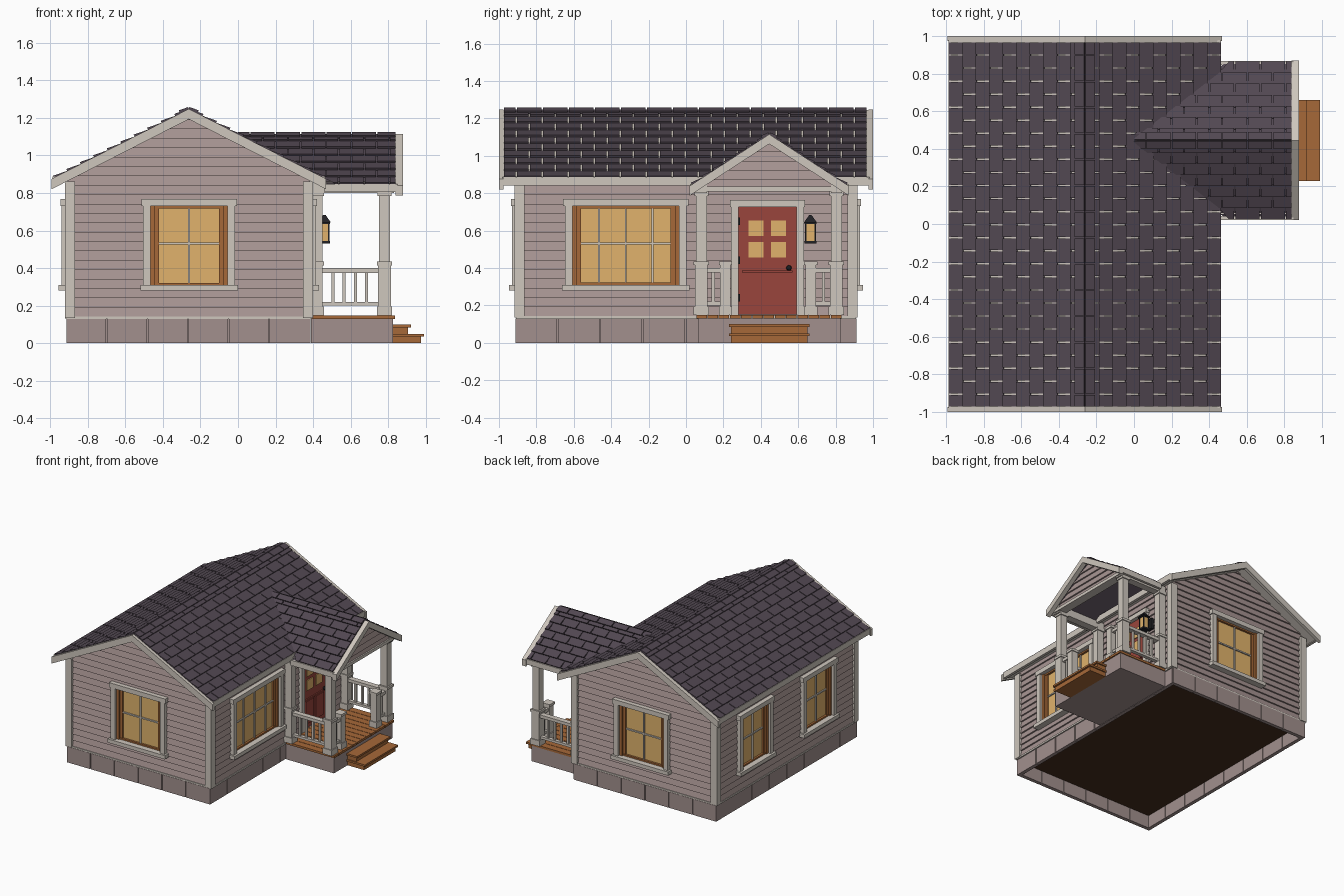
import bpy, bmesh, math
from mathutils import Matrix, Vector

if "Cube" in bpy.data.objects:
    bpy.data.objects.remove(bpy.data.objects["Cube"])

def material(name, r, g, b):
    m = bpy.data.materials.new(name)
    m.diffuse_color = (r, g, b, 1)
    m.use_nodes = True
    m.node_tree.nodes["Principled BSDF"].inputs["Base Color"].default_value = m.diffuse_color
    return m

SIDING = material("siding", .39, .30, .29)
STONE = material("foundation", .36, .28, .27)
TRIM = material("trim", .62, .57, .51)
ROOF = material("roof", .085, .065, .085)
WOOD = material("wood", .38, .14, .04)
RED = material("door_red", .32, .06, .045)
GLASS = material("glass", .75, .45, .15)
FLOOR = material("underfloor", .06, .026, .012)
BLACK = material("iron", .015, .015, .018)
I = Matrix.Identity(4)

def finish(name, bm, mat, xf=I):
    bmesh.ops.recalc_face_normals(bm, faces=bm.faces)
    me = bpy.data.meshes.new(name)
    bm.to_mesh(me)
    bm.free()
    me.transform(xf)
    ob = bpy.data.objects.new(name, me)
    bpy.context.collection.objects.link(ob)
    if mat:
        me.materials.append(mat)
    return ob

def hexa(bm, p):
    # p: 4 lower then 4 upper corners, both in the same order
    v = [bm.verts.new(c) for c in p]
    for f in ((3, 2, 1, 0), (4, 5, 6, 7), (0, 1, 5, 4), (1, 2, 6, 5), (2, 3, 7, 6), (3, 0, 4, 7)):
        bm.faces.new([v[i] for i in f])

def rect(x0, x1, y0, y1, z):
    return [(x0, y0, z), (x1, y0, z), (x1, y1, z), (x0, y1, z)]

def boxes(name, mat, items, xf=I):
    bm = bmesh.new()
    for x0, x1, y0, y1, z0, z1 in items:
        hexa(bm, rect(x0, x1, y0, y1, z0) + rect(x0, x1, y0, y1, z1))
    return finish(name, bm, mat, xf)

def clip(bm, planes):
    # remove what lies on the normal side of each plane and close the cut
    for co, no in planes:
        bmesh.ops.bisect_plane(bm, geom=bm.verts[:] + bm.edges[:] + bm.faces[:],
                               plane_co=co, plane_no=no, clear_outer=True)
        bmesh.ops.holes_fill(bm, edges=[e for e in bm.edges if e.is_boundary], sides=0)

def siding(name, x0, x1, y0, y1, z0, z1, step, planes, o=.012):
    bm = bmesh.new()
    prev = None
    for i in range(round((z1 - z0) / step)):
        for out, z in ((0, z0 + i * step), (o, z0 + (i + 1) * step)):
            ring = [bm.verts.new(c) for c in rect(x0 + out, x1 - out, y0 + out, y1 - out, z)]
            if prev:
                for k in range(4):
                    bm.faces.new((prev[k], prev[(k + 1) % 4], ring[(k + 1) % 4], ring[k]))
            else:
                bm.faces.new(ring[::-1])
            prev = ring
    bm.faces.new(prev)
    clip(bm, planes)
    return finish(name, bm, SIDING)

# roof ridges: axis of the ridge, centre across it, ridge height, slope
MAIN = ('y', -.262, 1.245, .51)
PORCH = ('x', .445, 1.112, .65)

def place(roof, u, d, z):
    return (roof[1] + d, u, z) if roof[0] == 'y' else (u, roof[1] + d, z)

def chevron(name, roof, half, thick, u0, u1, mat, planes=(), lift=0):
    bm = bmesh.new()
    zr, m = roof[2] + lift, roof[3]
    prof = [(-half, zr - m * half), (0, zr), (half, zr - m * half),
            (half, zr - m * half - thick), (0, zr - thick), (-half, zr - m * half - thick)]
    a, b = [[bm.verts.new(place(roof, u, d, z)) for d, z in prof] for u in (u0, u1)]
    for q in ((0, 1, 4, 5), (1, 2, 3, 4)):
        bm.faces.new([a[i] for i in q])
        bm.faces.new([b[i] for i in q[::-1]])
    for k in range(6):
        bm.faces.new((a[k], a[(k + 1) % 6], b[(k + 1) % 6], b[k]))
    clip(bm, planes)
    return finish(name, bm, mat)

def shingles(name, roof, half, rows, u0, u1, width, planes=(), cap=.05):
    bm = bmesh.new()
    ang = math.atan(roof[3])
    c, s = math.cos(ang), math.sin(ang)
    length = half / c / rows
    for sg in (-1, 1):
        def pt(u, v, h):
            return place(roof, u, sg * (v * c + h * s), roof[2] - v * s + h * c)
        bands = [(r * length, (r + 1) * length, .003, .014, r % 2) for r in range(rows)]
        if cap:
            bands.append((-.002, cap, .013, .02, 1))
        for v0, v1, h0, h1, odd in bands:
            u = u0 - (width / 2 if odd else 0)
            while u < u1 - .01:
                a, b = max(u, u0), min(u + width, u1) - .007
                if b - a > .01:
                    hexa(bm, [pt(a, v0, -.004), pt(b, v0, -.004), pt(b, v1, -.004), pt(a, v1, -.004),
                              pt(a, v0, h0), pt(b, v0, h0), pt(b, v1, h1), pt(a, v1, h1)])
                u += width
    clip(bm, planes)
    return finish(name, bm, ROOF)

# foundation ring of blocks, underfloor, porch base
X0, X1, Y = -.912, .385, .912
blocks = [(X0 + .01, X0 + .02, -Y + .01, Y - .01, 0, .13), (X1 - .02, X1 - .01, -Y + .01, Y - .01, 0, .13),
          (X0 + .01, X1 - .01, -Y + .01, -Y + .02, 0, .13), (X0 + .01, X1 - .01, Y - .02, Y - .01, 0, .13)]
n, w = 6, (X1 - X0) / 6
for i in range(n):
    for y in (-Y, Y - .03):
        blocks.append((X0 + i * w, X0 + (i + 1) * w - .006, y, y + .03, 0, .13))
n, w = 8, 2 * Y / 8
for i in range(n):
    for x in (X0, X1 - .03):
        blocks.append((x, x + .03, -Y + i * w, -Y + (i + 1) * w - .006, 0, .13))
boxes("foundation_blocks", STONE, blocks)
boxes("underfloor", FLOOR, [(X0 + .02, X1 - .02, -Y + .02, Y - .02, .105, .135)])
boxes("porch_base", STONE, [(.388, .825, .065, .825, 0, .13)])
boxes("porch_deck", WOOD, [(.39, .835, .055 + i * .06, .055 + i * .06 + .056, .13, .148) for i in range(13)])
boxes("steps", WOOD, [(.825, .905, .24, .65, 0, .085), (.825, .92, .23, .66, .085, .1),
                      (.825, .975, .24, .65, 0, .035), (.825, .99, .23, .66, .035, .05)])

# walls with lapped boards, cut by the roof planes
rp = [((-.262, 0, 1.21), (s * .51, 0, 1)) for s in (-1, 1)]
walls = siding("walls", -.914, .39, -.905, .905, .14, 1.24, .05, rp)
boxes("corner_boards", TRIM, [(x, x + .055, y, y + .055, .135, .86)
                              for x in (-.922, .345) for y in (-.918, .863)])
boxes("base_trim", TRIM, [(-.918, .395, -.91, .91, .128, .142)])

# wall frames: local x along the wall, local -y outward
def on_wall(x, y, deg):
    return Matrix.Translation((x, y, 0)) @ Matrix.Rotation(math.radians(deg), 4, 'Z')

def cut(name, w0, w1, z0, z1, xf):
    c = boxes(name + "_cutter", None, [(w0, w1, -.1, .045, z0, z1)], xf)
    c.hide_render = True
    c.hide_set(True)
    c.display_type = 'WIRE'
    m = walls.modifiers.new(name, 'BOOLEAN')
    m.operation, m.object, m.solver = 'DIFFERENCE', c, 'EXACT'

def window(name, xf, c, half, cols):
    a, b, z0, z1 = c - half, c + half, .31, .73
    cut(name, a, b, z0, z1, xf)
    boxes(name + "_trim", TRIM, [
        (a - .04, a, -.025, .03, z0, z1), (b, b + .04, -.025, .03, z0, z1),
        (a - .05, b + .05, -.03, .03, z1, z1 + .038), (a - .055, b + .055, -.042, .03, z0 - .03, z0)], xf)
    boxes(name + "_frame", WOOD, [(a, a + .022, -.004, .045, z0, z1), (b - .022, b, -.004, .045, z0, z1),
                                  (a, a + .045, .01, .045, z0, z1), (b - .045, b, .01, .045, z0, z1),
                                  (a, b, .005, .045, z0, z0 + .012), (a, b, .005, .045, z1 - .012, z1)], xf)
    boxes(name + "_glass", GLASS, [(a + .01, b - .01, .022, .05, z0, z1)], xf)
    bars = [(a + .02, b - .02, .012, .025, .526, .537)]
    for i in range(1, cols):
        p = a + 2 * half * i / cols
        bars.append((p - .005, p + .005, .01, .025, z0 + .01, z1 - .01))
    boxes(name + "_bars", TRIM, bars, xf)

R = on_wall(.39, 0, 90)
L = on_wall(-.914, 0, -90)
window("front_window", on_wall(-.26, -.905, 0), 0, .205, 2)
window("back_window", on_wall(-.24, .905, 180), 0, .205, 2)
window("right_window", R, -.322, .285, 4)
window("left_window_a", L, -.42, .175, 2)
window("left_window_b", L, .4, .175, 2)

# door with four lights and two panels
cut("door", .28, .59, .148, .725, R)
boxes("door_trim", TRIM, [(.24, .28, -.022, .03, .148, .725), (.59, .63, -.022, .03, .148, .725),
                          (.235, .635, -.027, .03, .725, .762)], R)
boxes("door", RED, [(.28, .59, .005, .045, .15, .725)]
      + [(y, y + .105, -.003, .01, .185, .37) for y in (.318, .447)]
      + [(.3, .57, -.004, .01, .375, .387)], R)
boxes("door_lights", GLASS, [(y, y + .08, -.002, .01, z, z + .085) for y in (.335, .455) for z in (.455, .57)], R)
boxes("door_hinges", BLACK, [(.278, .29, -.004, .01, z, z + .04) for z in (.22, .42, .63)], R)
bm = bmesh.new()
bmesh.ops.create_icosphere(bm, subdivisions=2, radius=.015)
finish("door_knob", bm, BLACK, Matrix.Translation((.402, .55, .4)))

# wall lantern
boxes("lantern_frame", BLACK, [(.385, .41, .64, .69, .56, .65), (.4, .455, .658, .672, .63, .645),
                               (.43, .49, .633, .697, .53, .545), (.43, .49, .633, .697, .635, .645)]
      + [(x, x + .008, y, y + .008, .54, .64) for x in (.433, .479) for y in (.636, .686)])
boxes("lantern_glass", GLASS, [(.437, .483, .64, .69, .545, .635)])
bm = bmesh.new()
bmesh.ops.create_cone(bm, cap_ends=True, segments=4, radius1=.05, radius2=.01, depth=.04)
finish("lantern_cap", bm, BLACK, Matrix.Translation((.46, .665, .662)) @ Matrix.Rotation(math.pi / 4, 4, 'Z'))

# porch columns, newel posts, rails
def post(x, y, h, top):
    out = [(x - h, x + h, y - h, y + h, .148, .42), (x - h - .007, x + h + .007, y - h - .007, y + h + .007, .148, .195),
           (x - h - .007, x + h + .007, y - h - .007, y + h + .007, .415, .435)]
    if top:
        out += [(x - .029, x + .029, y - .029, y + .029, .43, .81), (x - .037, x + .037, y - .037, y + .037, .785, .81)]
    return out

for side, y in (("near", .082), ("far", .804)):
    boxes(side + "_column", TRIM, post(.78, y, .034, True))
    boxes(side + "_wall_column", TRIM, post(.42, y, .03, True))
    boxes(side + "_beam", TRIM, [(.39, .83, y - .03, y + .03, .8, .86)])
    boxes(side + "_side_rail", TRIM, [(.43, .77, y - .022, y + .022, .375, .4), (.43, .77, y - .015, y + .015, .2, .22)]
          + [(.497 + i * .06, .513 + i * .06, y - .009, y + .009, .21, .38) for i in range(4)])
    q = .211 if side == "near" else .667
    boxes(side + "_newel", TRIM, post(.78, q, .028, False))
    a, b = sorted((y, q))
    m = (a + b) / 2
    boxes(side + "_front_rail", TRIM, [(.76, .8, a, b, .375, .4), (.765, .795, a, b, .2, .22),
                                       (.771, .789, m - .009, m + .009, .21, .38)])

# main roof
chevron("roof_deck", MAIN, .712, .04, -.98, .98, TRIM)
for side, u in (("front", -1), ("back", .975)):
    chevron(side + "_rake", MAIN, .73, .055, u, u + .025, TRIM, lift=.003)
boxes("eave_fascia", TRIM, [(x, x + .022, -.98, .98, .84, .887) for x in (-.988, .442)])
shingles("roof_shingles", MAIN, .718, 10, -.973, .973, .139)

# porch roof, trimmed where it runs into the main roof
def below(dz):
    return [((-.262, 0, 1.245 + dz), (-.51, 0, -1))]
chevron("porch_roof_deck", PORCH, .41, .03, 0, .85, ROOF, below(-.02))
chevron("porch_rake", PORCH, .425, .052, .84, .878, TRIM, lift=.003)
boxes("porch_eave_fascia", TRIM, [(.46, .85, y, y + .02, .805, .848) for y in (.022, .848)])
shingles("porch_shingles", PORCH, .412, 7, 0, .845, .135, below(.002), cap=.04)
pp = [((0, .445, 1.085), (0, s * .65, 1)) for s in (-1, 1)]
siding("porch_gable", .775, .83, .06, .83, .82, 1.12, .05, pp)
boxes("porch_front_beam", TRIM, [(.765, .838, .06, .83, .81, .835)])
